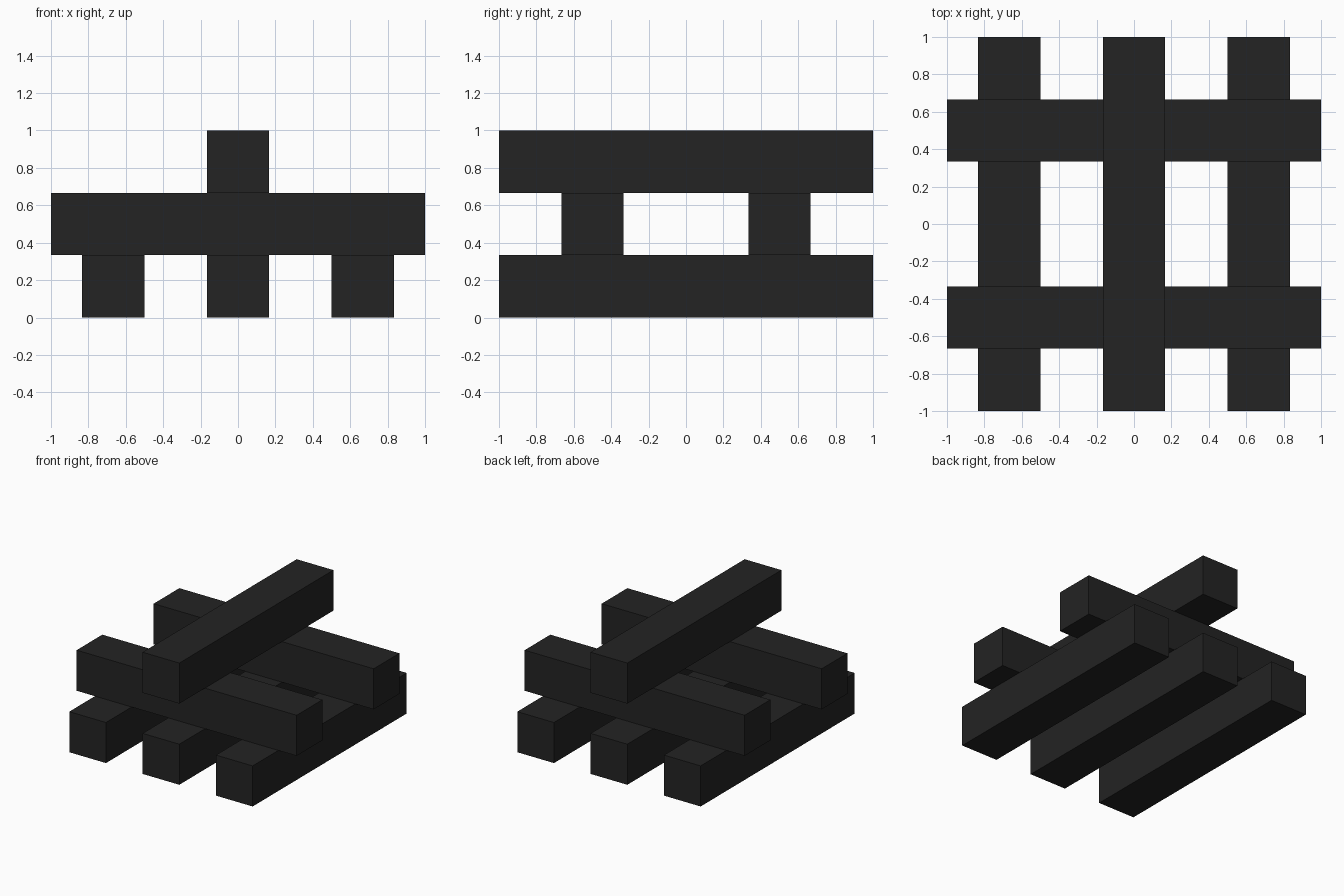
import bpy

if "Cube" in bpy.data.objects:
    bpy.data.objects.remove(bpy.data.objects["Cube"])

T = 1 / 3  # beam thickness

charcoal = bpy.data.materials.new("charcoal")
charcoal.diffuse_color = (0.017, 0.017, 0.017, 1)
charcoal.use_nodes = True
charcoal.node_tree.nodes["Principled BSDF"].inputs["Base Color"].default_value = charcoal.diffuse_color


def beam(name, location, size):
    bpy.ops.mesh.primitive_cube_add(size=1, location=location)
    obj = bpy.context.object
    obj.name = name
    obj.scale = size
    bpy.ops.object.transform_apply(location=False, rotation=False, scale=True)
    obj.data.materials.append(charcoal)


# Bottom layer: three beams running front to back
for side, x in (("left", -2 * T), ("middle", 0), ("right", 2 * T)):
    beam(f"bottom_beam_{side}", (x, 0, T / 2), (T, 2, T))

# Middle layer: two beams running left to right
for side, y in (("front", -0.5), ("back", 0.5)):
    beam(f"cross_beam_{side}", (0, y, 1.5 * T), (2, T, T))

# Top layer: single beam running front to back
beam("top_beam", (0, 0, 2.5 * T), (T, 2, T))
